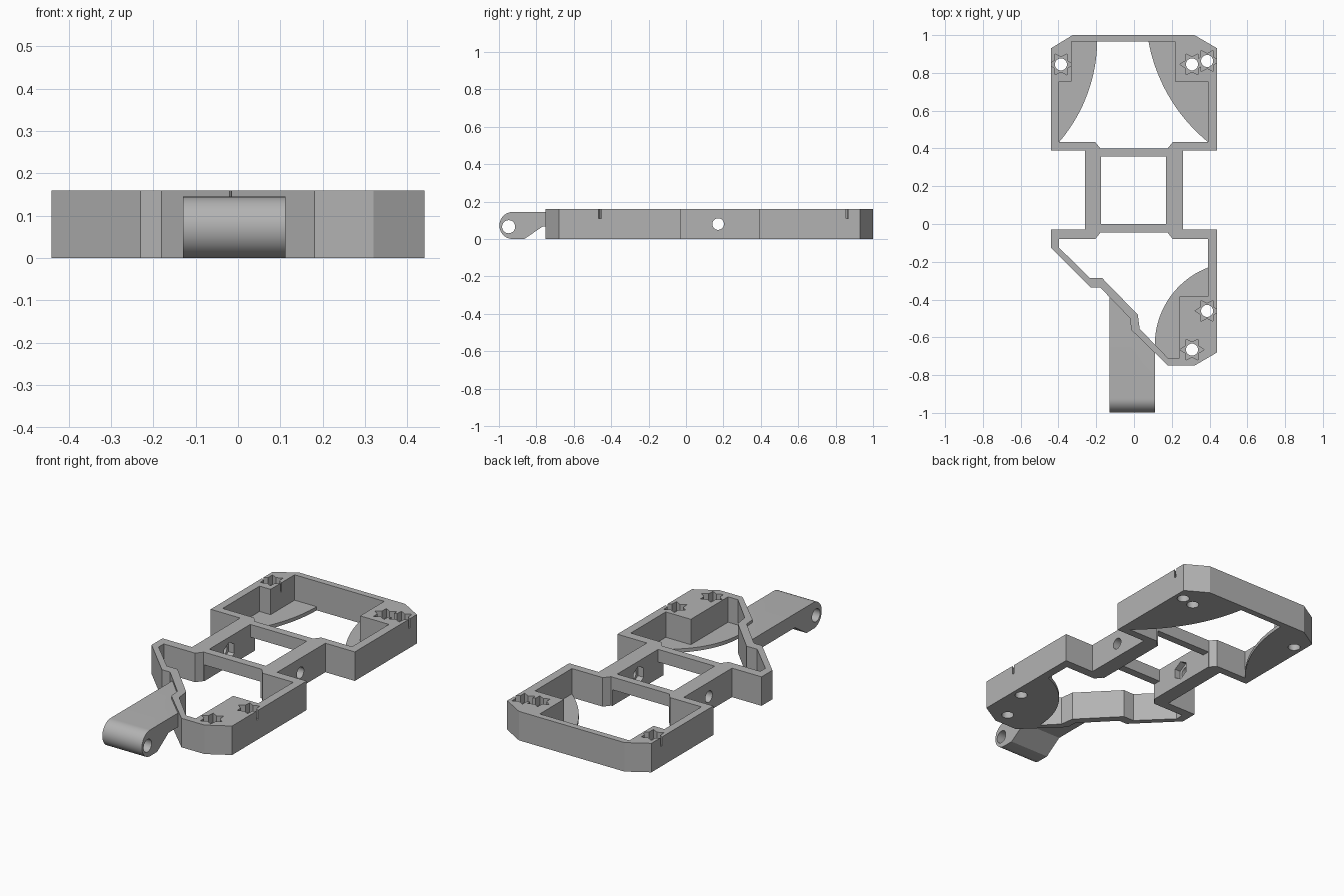
import bpy, bmesh, math
from mathutils import Vector, Matrix

cube = bpy.data.objects.get("Cube")
if cube:
    bpy.data.objects.remove(cube, do_unlink=True)

H = 0.16        # frame height
FLOOR = 0.02    # corner floor thickness

grey = bpy.data.materials.new("plain grey")
grey.use_nodes = True
colour = (0.45, 0.45, 0.45, 1)
grey.diffuse_color = colour
grey.node_tree.nodes["Principled BSDF"].inputs["Base Color"].default_value = colour


def prism(name, points, low, high, along_x=False):
    """Extrude an outline along z, or a (y, z) outline along x."""
    bm = bmesh.new()
    place = (lambda p: (low, p[0], p[1])) if along_x else (lambda p: (p[0], p[1], low))
    face = bm.faces.new([bm.verts.new(place(p)) for p in points])
    result = bmesh.ops.extrude_face_region(bm, geom=[face])
    verts = [g for g in result["geom"] if isinstance(g, bmesh.types.BMVert)]
    step = Vector((high - low, 0, 0)) if along_x else Vector((0, 0, high - low))
    bmesh.ops.translate(bm, verts=verts, vec=step)
    bmesh.ops.recalc_face_normals(bm, faces=bm.faces)
    mesh = bpy.data.meshes.new(name)
    bm.to_mesh(mesh)
    bm.free()
    mesh.materials.append(grey)
    obj = bpy.data.objects.new(name, mesh)
    bpy.context.collection.objects.link(obj)
    return obj


def combine(target, tool, operation="DIFFERENCE"):
    """Apply a boolean and remove the tool."""
    tool.hide_render = True
    mod = target.modifiers.new("cut", "BOOLEAN")
    mod.operation = operation
    mod.solver = "EXACT"
    mod.object = tool
    bpy.context.view_layer.objects.active = target
    bpy.ops.object.modifier_apply(modifier=mod.name)
    bpy.data.objects.remove(tool, do_unlink=True)


def ring(cx, cy, radii, count, turn=0):
    """Points round a centre, cycling through the radii."""
    return [(cx + radii[i % len(radii)] * math.cos(turn + math.tau * i / count),
             cy + radii[i % len(radii)] * math.sin(turn + math.tau * i / count))
            for i in range(count)]


def box(x, y):
    return [(x[0], y[0]), (x[1], y[0]), (x[1], y[1]), (x[0], y[1])]


def bulge(start, end, sag, steps=20):
    """Arc from start to end, bowed to the left of travel by sag."""
    a, b = Vector(start), Vector(end)
    chord = b - a
    half = chord.length / 2
    radius = (half * half + sag * sag) / (2 * sag)
    left = Vector((-chord.y, chord.x)).normalized()
    centre = (a + b) / 2 + left * (sag - radius)
    sweep = 2 * math.asin(half / radius)
    return [tuple(centre + Matrix.Rotation(-sweep * i / steps, 2) @ (a - centre))
            for i in range(steps + 1)]


# Solid outline of the whole frame
outline = [(-0.44, 0.39), (-0.44, 0.93), (-0.325, 1), (0.32, 1), (0.44, 0.93),
           (0.44, 0.39), (0.26, 0.39), (0.26, -0.03), (0.44, -0.03), (0.44, -0.68),
           (0.32, -0.75), (0.18, -0.75), (-0.015, -0.56), (-0.02, -0.5),
           (-0.18, -0.335), (-0.23, -0.335), (-0.44, -0.125), (-0.44, -0.03),
           (-0.26, -0.03), (-0.26, 0.39)]
frame = prism("frame", outline, 0, H)

# Hinge arm with rounded end, running under the slanted wall
profile = [(-0.925 + 0.0725 * math.cos(a), 0.0725 + 0.0725 * math.sin(a))
           for a in [math.radians(90 + 180 * i / 24) for i in range(25)]]
profile += [(-0.865, 0), (-0.765, 0.068), (-0.3, 0.068), (-0.3, 0.145)]
arm = prism("hinge_arm", profile, -0.13, 0.112, True)
combine(arm, prism("pin_hole", ring(-0.948, 0.066, [0.035], 32), -0.4, 0.4, True))
combine(frame, arm, "UNION")

# Openings: front bay, rear bay and middle window
front_bay = [(0.02, -0.48), (-0.17, -0.285), (-0.235, -0.285), (-0.397, -0.125),
             (-0.397, -0.08), (-0.205, -0.08), (-0.178, -0.045), (0.178, -0.045),
             (0.205, -0.08), (0.393, -0.08), (0.393, -0.385), (0.24, -0.385),
             (0.24, -0.71), (0.18, -0.71), (0.03, -0.555)]
rear_bay = [(-0.397, 0.433), (-0.205, 0.433), (-0.178, 0.4), (0.178, 0.4),
            (0.205, 0.433), (0.393, 0.433), (0.393, 0.755), (0.217, 0.755),
            (0.217, 0.965), (-0.33, 0.965), (-0.33, 0.755), (-0.397, 0.755)]
window = box((-0.175, 0.17), (0, 0.357))
for name, shape in (("front_bay", front_bay), ("rear_bay", rear_bay), ("window", window)):
    combine(frame, prism(name, shape, -0.1, 0.3))

# Clearance below the two cross bars
combine(frame, prism("bar_clearance", box((-0.175, 0.17), (-0.06, 0.42)), -0.1, 0.09))

# Screw holes with star-shaped nut pockets
for x, y in ((-0.387, 0.845), (0.307, 0.845), (0.387, 0.863), (0.387, -0.46), (0.307, -0.665)):
    combine(frame, prism("screw_hole", ring(x, y, [0.032], 24), -0.1, 0.3))
    combine(frame, prism("star_pocket", ring(x, y, [0.064, 0.039], 12), 0.11, 0.3))

# Side axle holes with hexagonal recesses inside the window
combine(frame, prism("axle_hole", ring(0.172, 0.08, [0.031], 24), -0.4, 0.4, True))
combine(frame, prism("nut_recess", ring(0.172, 0.08, [0.052], 6, math.pi / 6),
                     -0.21, 0.205, True))

# Thin corner floors with bowed edges
floors = {
    "rear_right_floor": bulge((-0.195, 0.965), (-0.397, 0.433), 0.05)
    + [(-0.397, 0.755), (-0.33, 0.755), (-0.33, 0.965)],
    "rear_left_floor": bulge((0.393, 0.433), (0.077, 0.965), 0.055)
    + [(0.217, 0.965), (0.217, 0.755), (0.393, 0.755)],
    "front_left_floor": bulge((0.11, -0.638), (0.393, -0.23), 0.077)
    + [(0.393, -0.385), (0.24, -0.385), (0.24, -0.71), (0.18, -0.71)],
}
parts = [frame] + [prism(n, p, 0, FLOOR) for n, p in floors.items()]

# Smooth the round surfaces, keep corners sharp
bpy.ops.object.select_all(action="DESELECT")
for obj in parts:
    obj.select_set(True)
bpy.context.view_layer.objects.active = frame
bpy.ops.object.shade_smooth_by_angle(angle=math.radians(20))
